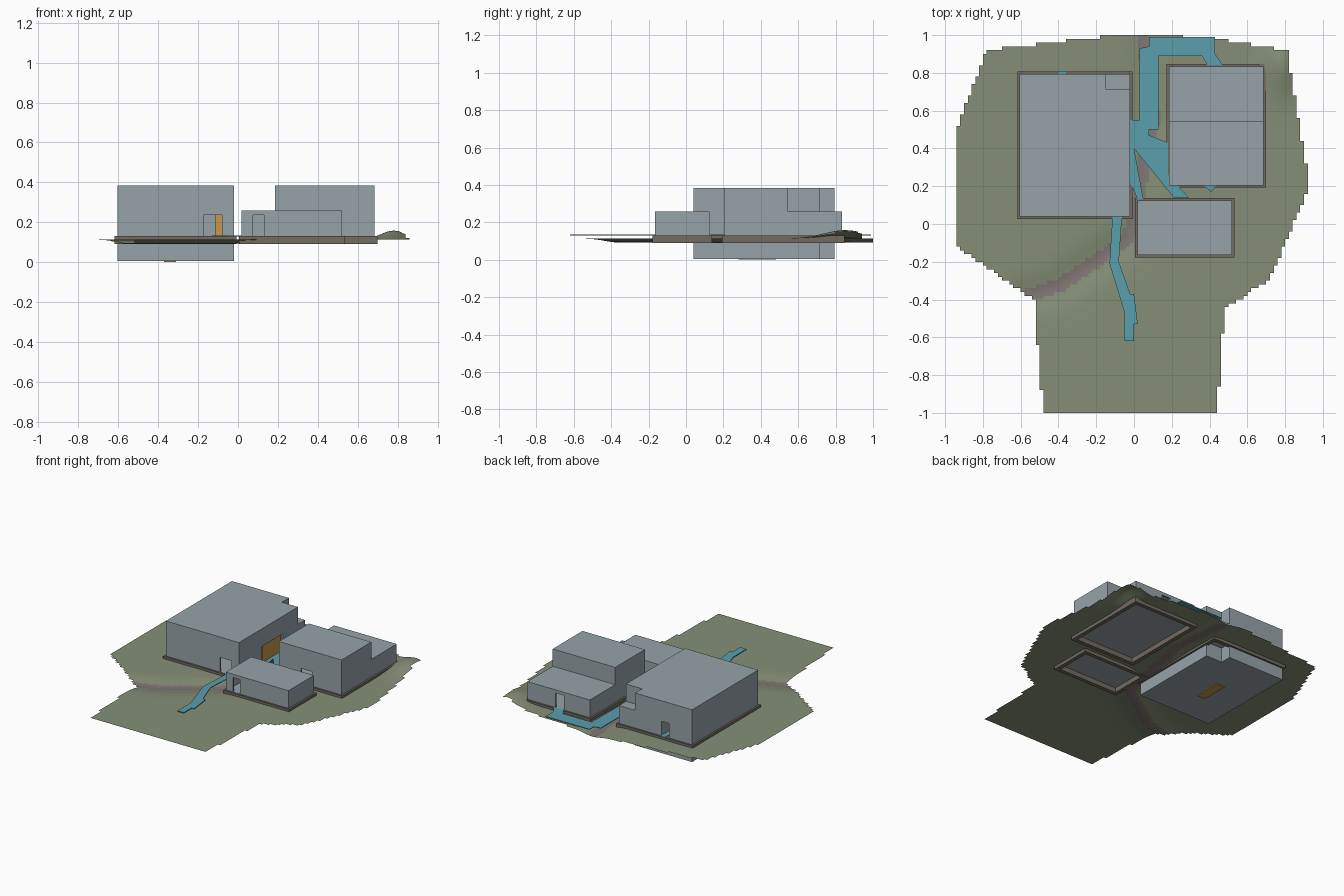
import bpy, bmesh, math
from mathutils import Vector
from mathutils.geometry import intersect_point_line

if "Cube" in bpy.data.objects:
    bpy.data.objects.remove(bpy.data.objects["Cube"])


def material(name, rgb):
    m = bpy.data.materials.new(name)
    m.diffuse_color = (*rgb, 1)
    m.use_nodes = True
    m.node_tree.nodes["Principled BSDF"].inputs["Base Color"].default_value = m.diffuse_color
    return m


GRASS = material("grass", (0.235, 0.275, 0.185))
EARTH = material("bare_earth", (0.22, 0.185, 0.175))
WALL = material("slate_wall", (0.31, 0.37, 0.395))
STONE = material("foundation_stone", (0.17, 0.147, 0.122))
PATH = material("blue_path", (0.10, 0.345, 0.42))
ORANGE = material("orange_panel", (0.58, 0.31, 0.07))


def add(name, bm, *mats):
    bmesh.ops.recalc_face_normals(bm, faces=bm.faces)
    me = bpy.data.meshes.new(name)
    bm.to_mesh(me)
    bm.free()
    ob = bpy.data.objects.new(name, me)
    bpy.context.collection.objects.link(ob)
    for m in mats:
        me.materials.append(m)
    return ob


def prism(name, pts, z0, z1, mat):
    bm = bmesh.new()
    f = bm.faces.new([bm.verts.new((x, y, z0)) for x, y in pts])
    top = bmesh.ops.extrude_face_region(bm, geom=[f])["geom"]
    bmesh.ops.translate(bm, vec=(0, 0, z1 - z0),
                        verts=[g for g in top if isinstance(g, bmesh.types.BMVert)])
    return add(name, bm, mat)


def rect(x0, x1, y0, y1):
    return [(x0, y0), (x1, y0), (x1, y1), (x0, y1)]


def box(name, x0, x1, y0, y1, z0, z1, mat):
    return prism(name, rect(x0, x1, y0, y1), z0, z1, mat)


def cut(ob, *b):
    """Subtract a box from an object and bake the result."""
    c = box("cutter", *b, WALL)
    c.hide_render = True
    mod = ob.modifiers.new("cut", "BOOLEAN")
    mod.operation, mod.solver, mod.object = "DIFFERENCE", "EXACT", c
    dg = bpy.context.evaluated_depsgraph_get()
    me = bpy.data.meshes.new_from_object(ob.evaluated_get(dg))
    ob.modifiers.clear()
    ob.data = me
    bpy.data.objects.remove(c)


def foundation(name, pts_out):
    x0, x1, y0, y1 = pts_out
    o, i = 0.013, 0.015
    ob = box(name, x0 - o, x1 + o, y0 - o, y1 + o, 0.09, 0.13, STONE)
    cut(ob, x0 + i, x1 - i, y0 + i, y1 - i, 0.05, 0.2)


# Footprints
HALL = (-0.605, -0.02, 0.04, 0.795)
ANNEX = (0.185, 0.685, 0.205, 0.835)
LODGE = (0.018, 0.52, -0.165, 0.125)
T, D0, D1 = 0.012, 0.131, 0.235   # wall thickness, door bottom and top

# Large hall with a stepped back corner
hall = prism("hall", [(-0.605, 0.04), (-0.02, 0.04), (-0.02, 0.715), (-0.15, 0.715),
                      (-0.15, 0.795), (-0.605, 0.795)], 0.005, 0.383, WALL)
cut(hall, -0.605 + T, -0.02 - T, 0.04 + T, 0.715 - T, 0.13, 0.37)
cut(hall, -0.172, -0.08, 0.02, 0.06, D0, D1)       # front door
cut(hall, -0.42, -0.36, 0.69, 0.81, D0, D1)        # back door
cut(hall, -0.04, 0.0, 0.30, 0.54, D0, 0.255)       # side opening
box("hall_corner_block", -0.15, -0.02, 0.715, 0.795, 0.11, 0.258, WALL)
box("orange_partition", -0.115, -0.028, 0.32, 0.53, 0.13, 0.25, ORANGE)
box("floor_strip", -0.37, -0.31, 0.28, 0.48, 0.0, 0.005, ORANGE)

# Annex: tall front and low rear
tall = box("annex_tall", 0.185, 0.685, 0.205, 0.545, 0.125, 0.383, WALL)
cut(tall, 0.185 + T, 0.685 - T, 0.205 + T, 0.545 - T, 0.13, 0.37)
cut(tall, 0.36, 0.45, 0.19, 0.23, D0, D1)
low = box("annex_low", 0.185, 0.685, 0.545, 0.835, 0.125, 0.258, WALL)
cut(low, 0.185 + T, 0.685 - T, 0.545 + T, 0.835 - T, 0.13, 0.247)
cut(low, 0.39, 0.46, 0.81, 0.85, D0, D1)

# Small front lodge
lodge = box("lodge", *LODGE, 0.125, 0.258, WALL)
cut(lodge, 0.018 + T, 0.52 - T, -0.165 + T, 0.125 - T, 0.13, 0.247)
cut(lodge, 0.075, 0.13, -0.18, -0.14, D0, D1)

for n, fp in (("hall", HALL), ("annex", ANNEX), ("lodge", LODGE)):
    foundation(n + "_foundation", fp)

# Blue paths
prism("front_path", [(-0.11, 0.10), (-0.06, 0.10), (-0.08, -0.20), (-0.02, -0.37), (0, -0.37),
                     (0.02, -0.53), (0, -0.53), (0, -0.62), (-0.05, -0.62), (-0.05, -0.47),
                     (-0.13, -0.21)], 0.129, 0.134, PATH)
prism("yard_path", [(-0.02, 0.55), (0.03, 0.55), (0.03, 0.93), (0.08, 0.94), (0.08, 0.99),
                    (0.43, 0.99), (0.43, 0.90), (0.47, 0.84), (0.39, 0.84), (0.36, 0.89),
                    (0.13, 0.89), (0.13, 0.50), (0.08, 0.50), (0.08, 0.47), (0.18, 0.43),
                    (0.18, 0.26), (0.29, 0.14), (0.21, 0.14), (0.0, 0.40), (0.05, 0.13),
                    (0.02, 0.13), (-0.02, 0.22)], 0.129, 0.134, PATH)
prism("annex_step", [(0.36, 0.21), (0.44, 0.21), (0.41, 0.17)], 0.129, 0.134, PATH)
box("hall_back_step", -0.40, -0.36, 0.75, 0.81, 0.131, 0.135, PATH)

# Ground sheet: grid cells kept inside an outline, leaving the buildings open
OUTLINE = [(-0.48, -1), (0.44, -1), (0.48, -0.45), (0.72, -0.29), (0.75, -0.22), (0.93, 0.20),
           (0.81, 0.92), (0.43, 0.98), (0.10, 1), (-0.10, 1), (-0.78, 0.92), (-0.94, 0.50),
           (-0.94, -0.12), (-0.53, -0.40)]
GULLY = [(-0.56, -0.38), (-0.40, -0.33), (-0.03, -0.08), (0.02, 0.10), (0.06, 0.40),
         (0.10, 0.55), (0.05, 1.0)]


def inside(x, y):
    c = False
    for (ax, ay), (bx, by) in zip(OUTLINE, OUTLINE[1:] + OUTLINE[:1]):
        if (ay > y) != (by > y) and x < ax + (y - ay) * (bx - ax) / (by - ay):
            c = not c
    return c


def gully_dist(x, y):
    p, best = Vector((x, y, 0)), 9
    for a, b in zip(GULLY, GULLY[1:]):
        a, b = Vector((*a, 0)), Vector((*b, 0))
        q, t = intersect_point_line(p, a, b)
        q = a.lerp(b, min(1, max(0, t)))
        best = min(best, (p - q).length)
    return best


def height(x, y):
    mound = 0.045 * math.exp(-((x - 0.78) / 0.09) ** 2 - ((y - 0.85) / 0.16) ** 2)
    ditch = 0.02 * math.exp(-(gully_dist(x, y) / 0.09) ** 2)
    return 0.113 + mound - ditch


STEP = 0.02
bm = bmesh.new()
bmesh.ops.create_grid(bm, x_segments=100, y_segments=100, size=1.0)
drop = []
for f in bm.faces:
    x, y, _ = f.calc_center_median()
    built = any(a < x < b and c < y < d for a, b, c, d in (HALL, ANNEX, LODGE))
    if built or not inside(x, y):
        drop.append(f)
    elif gully_dist(x, y) < 0.035:
        f.material_index = 1
bmesh.ops.delete(bm, geom=drop, context="FACES")
for v in bm.verts:
    v.co.z = height(v.co.x, v.co.y)
ground = add("ground", bm, GRASS, EARTH)
if sum(p.normal.z for p in ground.data.polygons) < 0:
    ground.data.flip_normals()
ground.data.shade_smooth()
